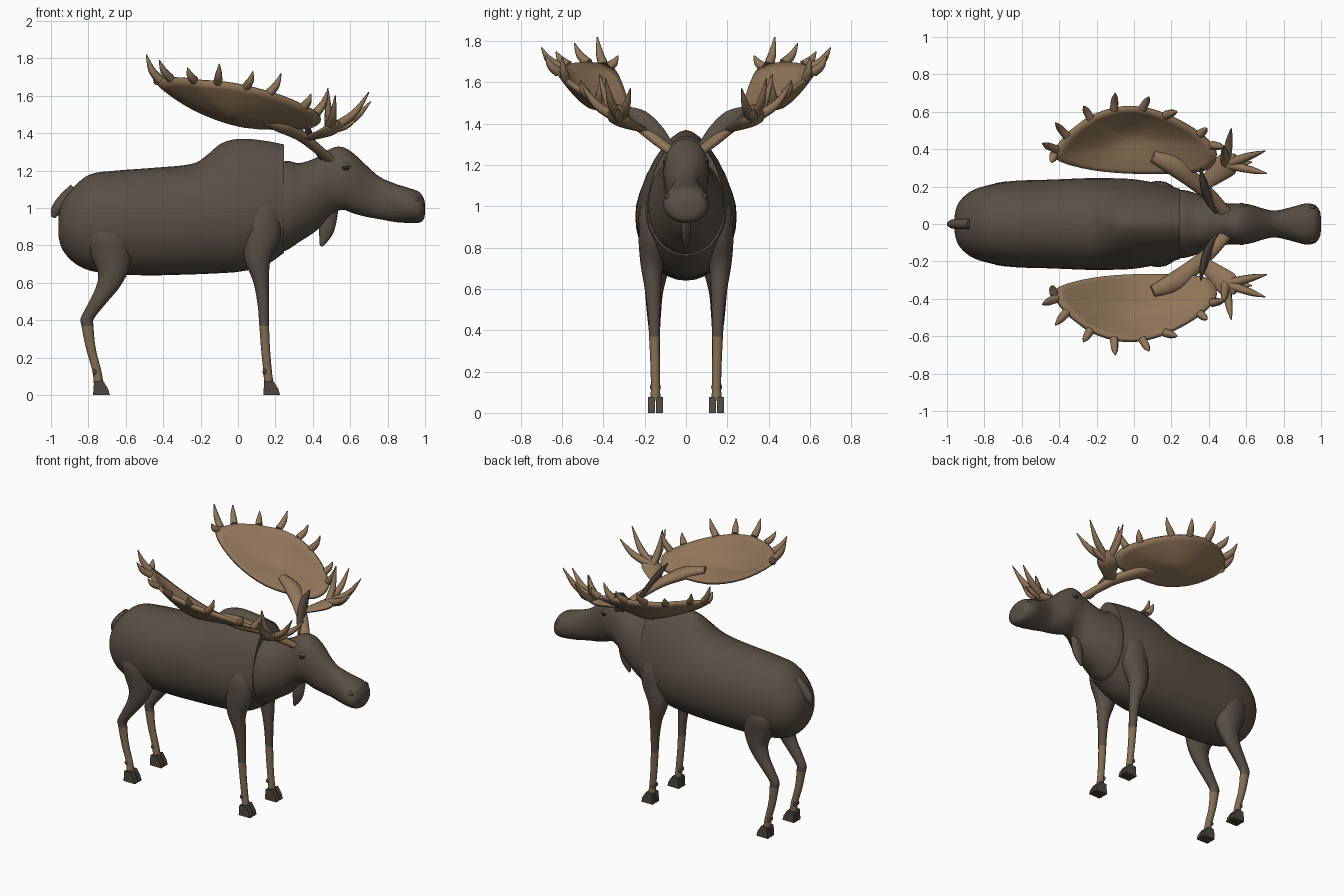
import bpy, bmesh, math
from mathutils import Vector

cube = bpy.data.objects.get("Cube")
if cube:
    bpy.data.objects.remove(cube, do_unlink=True)


def material(name, r, g, b):
    m = bpy.data.materials.new(name)
    m.use_nodes = True
    m.diffuse_color = (r, g, b, 1)
    m.node_tree.nodes["Principled BSDF"].inputs["Base Color"].default_value = (r, g, b, 1)
    return m


FUR = material("dark brown fur", .1, .08, .06)
STOCKING = material("tan lower leg", .23, .155, .085)
ANTLER = material("antler tan", .28, .18, .1)
HOOF = material("hoof grey brown", .075, .062, .05)
BLACK = material("near black", .02, .017, .015)


def finish(name, bm, mats, angle=50):
    bmesh.ops.recalc_face_normals(bm, faces=bm.faces)
    mesh = bpy.data.meshes.new(name)
    bm.to_mesh(mesh)
    bm.free()
    ob = bpy.data.objects.new(name, mesh)
    bpy.context.collection.objects.link(ob)
    for m in mats:
        mesh.materials.append(m)
    bpy.ops.object.select_all(action='DESELECT')
    ob.select_set(True)
    bpy.context.view_layer.objects.active = ob
    bpy.ops.object.shade_smooth_by_angle(angle=math.radians(angle))
    return ob


def smooth(points, steps=4, closed=False):
    """Catmull-Rom interpolation of tuples of any length."""
    n = len(points)
    pick = (lambda i: points[i % n]) if closed else (lambda i: points[max(0, min(n - 1, i))])
    out = []
    for i in range(n if closed else n - 1):
        quad = [pick(i + k) for k in (-1, 0, 1, 2)]
        for k in range(steps):
            t = k / steps
            out.append(tuple(
                b + .5 * t * (c - a + t * (2 * a - 5 * b + 4 * c - d + t * (3 * (b - c) + d - a)))
                for a, b, c, d in zip(*quad)))
    return out if closed else out + [tuple(points[-1])]


def loft(name, rings, mats, rule=None, angle=50):
    """Skin a list of equal rings and cap both ends."""
    bm = bmesh.new()
    rows = [[bm.verts.new(p) for p in ring] for ring in rings]
    n = len(rows[0])
    for lower, upper in zip(rows, rows[1:]):
        for i in range(n):
            j = (i + 1) % n
            bm.faces.new((lower[i], lower[j], upper[j], upper[i]))
    bm.faces.new(rows[0])
    bm.faces.new(rows[-1])
    if rule:
        for f in bm.faces:
            f.material_index = rule(f.calc_center_median())
    return finish(name, bm, mats, angle)


def power(v, e):
    return math.copysign(abs(v) ** e, v)


def body_loft(name, stations, n=32):
    """Stations are x, top, widest height, bottom, half width, roundness of the top."""
    rings = []
    for x, top, mid, low, w, p in smooth(stations):
        ring = []
        for i in range(n):
            c, s = math.cos(math.tau * i / n), math.sin(math.tau * i / n)
            e = 2 / p if s > 0 else 1
            ring.append((x, w * power(c, e), mid + (top - mid if s > 0 else mid - low) * power(s, e)))
        rings.append(ring)
    return loft(name, rings, [FUR])


def tube(name, path, mat, n=10, flat=1, side=(0, 0, 1), steps=4):
    """Path points are x, y, z, radius; flat scales the section along side."""
    pts = smooth(path, steps)
    rings = []
    for i, p in enumerate(pts):
        d = Vector(pts[min(i + 1, len(pts) - 1)][:3]) - Vector(pts[max(i - 1, 0)][:3])
        u = d.cross(Vector(side)).normalized()
        v = u.cross(d).normalized()
        rings.append([Vector(p[:3]) + p[3] * (u * math.cos(a) + v * flat * math.sin(a))
                      for a in (math.tau * k / n for k in range(n))])
    return loft(name, rings, [mat])


def ball(name, loc, size, mat):
    bm = bmesh.new()
    bmesh.ops.create_uvsphere(bm, u_segments=14, v_segments=8, radius=1)
    bmesh.ops.scale(bm, vec=size, verts=bm.verts)
    bmesh.ops.translate(bm, vec=loc, verts=bm.verts)
    return finish(name, bm, [mat])


# Torso with shoulder hump that ends in a step
body_loft("torso", [
    (-.96, .95, .9, .85, .04, 2), (-.94, 1.03, .91, .78, .11, 2),
    (-.88, 1.11, .92, .71, .17, 2), (-.79, 1.18, .93, .665, .205, 2),
    (-.65, 1.2, .93, .645, .23, 2), (-.45, 1.215, .93, .64, .237, 2),
    (-.25, 1.235, .95, .645, .245, 2), (-.17, 1.28, .95, .648, .245, 1.8),
    (-.09, 1.345, .96, .652, .244, 1.6), (.01, 1.37, .96, .66, .238, 1.6),
    (.14, 1.36, .97, .69, .215, 1.7), (.245, 1.34, .98, .76, .188, 1.8)])

# Neck, head and muzzle
body_loft("neck_and_head", [
    (.1, 1.2, .98, .72, .18, 2), (.25, 1.25, 1, .77, .183, 2),
    (.33, 1.24, 1.02, .82, .165, 2), (.42, 1.27, 1.07, .88, .135, 2),
    (.5, 1.32, 1.13, .965, .11, 2), (.56, 1.325, 1.16, .99, .11, 2.2),
    (.62, 1.29, 1.14, .97, .104, 2.2), (.7, 1.215, 1.08, .95, .08, 2.2),
    (.76, 1.165, 1.05, .94, .072, 2.2), (.84, 1.13, 1.03, .925, .09, 2.2),
    (.92, 1.105, 1.01, .92, .11, 2.2), (.97, 1.085, 1, .922, .1, 2.1),
    (.993, 1.05, 1, .94, .07, 2), (1, 1.02, 1, .975, .03, 2)])

# Throat flap and tail
tube("throat_flap", [(.49, 0, 1.04, .05), (.485, 0, .95, .045), (.47, 0, .87, .038),
                     (.445, 0, .795, .008)], FUR, flat=.55, side=(0, 1, 0))
tube("tail", [(-.87, 0, 1.1, .035), (-.93, 0, 1.04, .036), (-.97, 0, .99, .03),
              (-.99, 0, .95, .012)], FUR, flat=.8, side=(0, 1, 0))

# Leg stations: x, y, z, half length, half width
FRONT_LEG = [(.13, .13, 1.08, .04, .05), (.13, .14, .98, .1, .085), (.125, .15, .85, .105, .08),
             (.105, .165, .72, .068, .055), (.125, .16, .6, .042, .04), (.135, .155, .48, .03, .03),
             (.14, .153, .37, .026, .026), (.147, .15, .25, .024, .023),
             (.158, .148, .13, .023, .022), (.165, .148, .06, .025, .025)]
HIND_LEG = [(-.7, .11, .98, .06, .06), (-.69, .125, .86, .13, .1), (-.675, .14, .74, .11, .075),
            (-.67, .15, .65, .078, .055), (-.7, .155, .57, .062, .042), (-.76, .155, .48, .046, .034),
            (-.805, .153, .41, .036, .028), (-.805, .152, .37, .032, .026),
            (-.787, .15, .25, .026, .023), (-.755, .148, .13, .024, .022), (-.745, .148, .06, .026, .025)]


def leg(name, stations, s):
    rings = [[(x + a * math.cos(t), s * y + b * math.sin(t), z)
              for t in (math.tau * k / 16 for k in range(16))]
             for x, y, z, a, b in smooth(stations)]
    loft(name, rings, [FUR, STOCKING], lambda c: int(c.z < .37))
    # Split hoof and dewclaws
    x, y = stations[-1][0] - .03, s * stations[-1][1]
    profile = [(0, 0), (.09, 0), (.08, .035), (.052, .078), (.005, .072)]
    for toe, d in (("inner", -s), ("outer", s)):
        edges = [y + d * .003, y + d * .037]
        loft(f"{name}_{toe}_hoof", [[(x + px, e, pz) for px, pz in profile] for e in edges],
             [HOOF], angle=30)
        ball(f"{name}_{toe}_dewclaw", (x + .008, y + d * .016, .125), (.012, .01, .016), HOOF)


# Antler palm rim, and tips of the points around it
RIM = smooth([(-.42, .35, 1.66), (-.38, .45, 1.69), (-.29, .53, 1.69), (-.21, .58, 1.68),
              (-.07, .62, 1.67), (.085, .61, 1.64), (.25, .545, 1.59), (.38, .46, 1.53),
              (.44, .385, 1.49), (.42, .315, 1.45), (.33, .28, 1.43), (.03, .27, 1.44),
              (-.23, .29, 1.53)], 4, True)
TIPS = [(-.49, .43, 1.82), (-.44, .33, 1.73), (-.42, .54, 1.79), (-.27, .63, 1.75),
        (-.1, .7, 1.77), (.08, .68, 1.73), (.23, .6, 1.72), (.39, .51, 1.61), (.48, .41, 1.63)]
BROW_TIPS = [(.7, .39, 1.62), (.71, .27, 1.57), (.52, .51, 1.6), (.48, .42, 1.64), (.63, .33, 1.47)]


def point(name, base, tip, s, r):
    """Tapered point that leaves outward and curls up."""
    b, t = Vector(base), Vector(tip)
    bend = b.lerp(t, .6)
    bend.z = b.z + (t.z - b.z) * .4
    path = [(p.x, s * p.y, p.z, q) for p, q in ((b, r), (bend, r * .8), (t, .003))]
    tube(name, path, ANTLER, n=8, side=(.3, .2, 1))


def antler(side, s):
    tube(f"{side}_antler_beam", [(.49, s * .06, 1.26, .032), (.42, s * .14, 1.32, .034),
                                 (.33, s * .22, 1.39, .042), (.22, s * .31, 1.445, .055),
                                 (.1, s * .36, 1.48, .03)], ANTLER, n=12, flat=.7)
    # Dished palm built as rings shrinking to a low centre
    centre = Vector((0, .44, 1.475))
    bm = bmesh.new()
    rows = []
    for t in (1, .88, .72, .54, .34, .15):
        row = []
        for p in RIM:
            q = centre.lerp(Vector(p), t)
            q.z = centre.z + (p[2] - centre.z) * t ** 1.5
            row.append(bm.verts.new((q.x, s * q.y, q.z)))
        rows.append(row)
    for outer, inner in zip(rows, rows[1:]):
        for i in range(len(RIM)):
            j = i - 1
            bm.faces.new((outer[j], outer[i], inner[i], inner[j]))
    bm.faces.new(rows[-1])
    palm = finish(f"{side}_antler_palm", bm, [ANTLER])
    solid = palm.modifiers.new("thickness", 'SOLIDIFY')
    solid.thickness = .022
    solid.offset = 0
    for i, tip in enumerate(TIPS):
        base = min(RIM, key=lambda p: (Vector(p) - Vector(tip)).length)
        point(f"{side}_antler_point_{i + 1}", base, tip, s, .024)
    # Forward brow branch
    tube(f"{side}_brow_palm", [(.36, s * .2, 1.37, .03), (.43, s * .26, 1.39, .05),
                               (.5, s * .32, 1.42, .065), (.55, s * .35, 1.46, .03)],
         ANTLER, n=12, flat=.4)
    for i, tip in enumerate(BROW_TIPS):
        point(f"{side}_brow_point_{i + 1}", (.49, .32, 1.42), tip, s, .026)


for side, s in (("left", 1), ("right", -1)):
    leg(f"{side}_front_leg", FRONT_LEG, s)
    leg(f"{side}_hind_leg", HIND_LEG, s)
    antler(side, s)
    tube(f"{side}_ear", [(.44, s * .07, 1.27, .022), (.4, s * .14, 1.35, .042),
                         (.37, s * .22, 1.43, .04), (.355, s * .3, 1.48, .006)],
         FUR, flat=.4, side=(1, 0, .3))
    ball(f"{side}_eye", (.575, s * .1, 1.215), (.022, .012, .015), BLACK)
    ball(f"{side}_eyelid", (.572, s * .094, 1.222), (.032, .013, .022), FUR)
    ball(f"{side}_nostril", (.945, s * .088, 1.045), (.026, .014, .02), HOOF)
